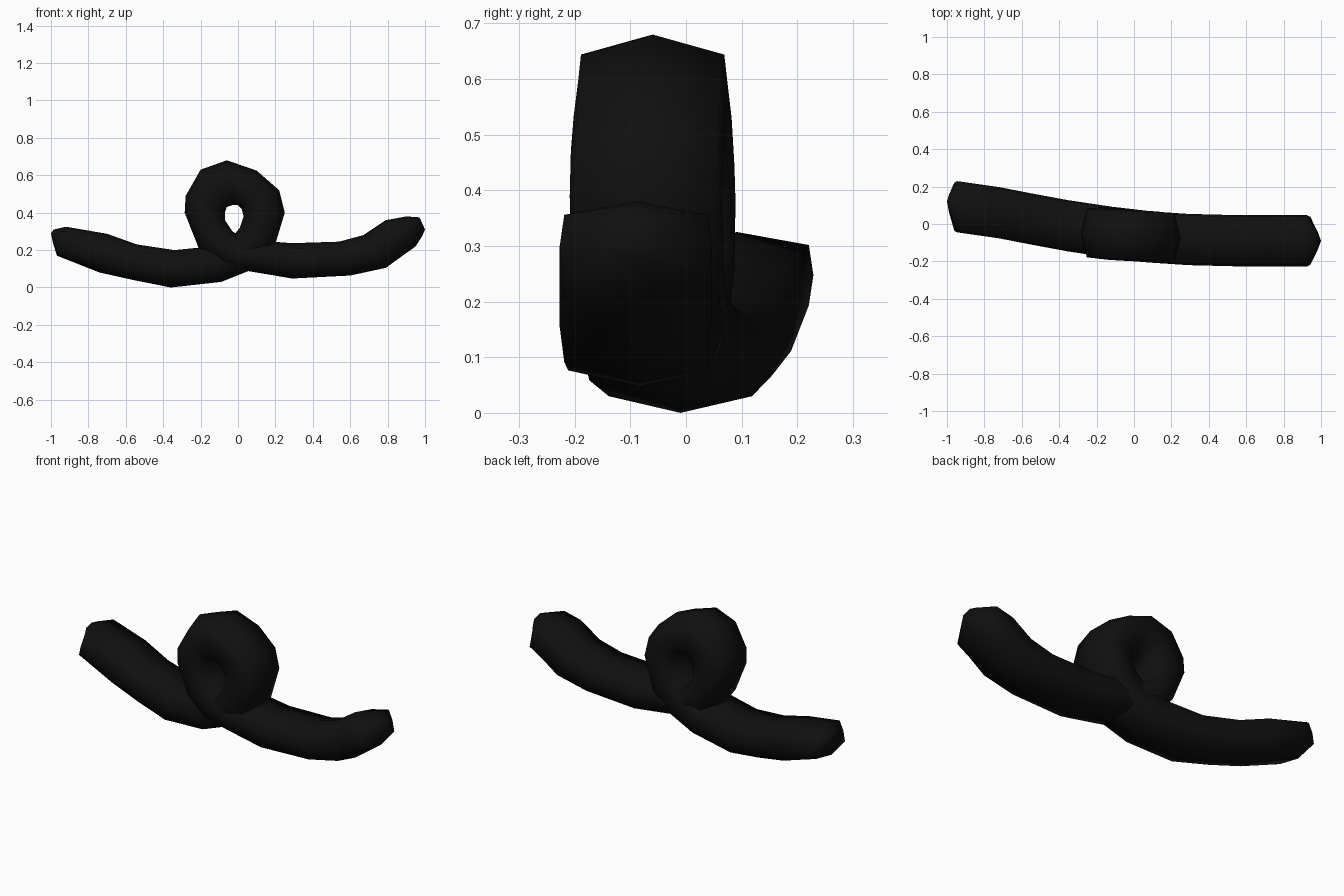
import bpy, bmesh

# Path of the looped tube as rings: inner edge x,z / outer edge x,z / centre y
rings = [
    (-.985, .31, -.99, .24, .11), (-.92, .325, -.968, .17, .092),
    (-.70, .287, -.74, .08, .06), (-.54, .23, -.56, .04, .027),
    (-.34, .20, -.36, .0, -.01), (-.14, .22, -.09, .03, -.045),
    (-.03, .27, .06, .09, -.06), (.01, .32, .19, .20, -.07),
    (.03, .38, .25, .40, -.072), (.02, .42, .22, .52, -.07),
    (.0, .44, .10, .625, -.065), (-.03, .44, -.06, .68, -.06),
    (-.06, .43, -.20, .63, -.055), (-.07, .40, -.28, .49, -.05),
    (-.07, .36, -.285, .40, -.048), (-.03, .30, -.21, .21, -.05),
    (.03, .265, -.08, .11, -.06), (.12, .25, .07, .085, -.07),
    (.29, .237, .29, .048, -.083), (.54, .245, .60, .064, -.09),
    (.67, .28, .79, .105, -.09), (.79, .36, .88, .17, -.09),
    (.90, .38, .95, .22, -.09), (.97, .375, .985, .275, -.09),
]
# Boxy eight-sided cross-section: (side, height), each from -1 to 1
section = [(0, 1), (.94, .7), (1, 0), (.94, -.7), (0, -1), (-.94, -.7), (-1, 0), (-.94, .7)]

bm = bmesh.new()
loops = []
for i, (xi, zi, xo, zo, y) in enumerate(rings):
    half = .05 if i in (0, len(rings) - 1) else .137
    cx, cz, hx, hz = (xi + xo) / 2, (zi + zo) / 2, (xi - xo) / 2, (zi - zo) / 2
    loops.append([bm.verts.new((cx + hx * h, y + half * s, cz + hz * h)) for s, h in section])

for a, b in zip(loops, loops[1:]):
    for k in range(8):
        bm.faces.new((a[k], a[(k + 1) % 8], b[(k + 1) % 8], b[k]))

# Pointed end caps
for loop, tip in ((loops[0], (-1, .12, .29)), (loops[-1], (1, -.09, .31))):
    v = bm.verts.new(tip)
    for k in range(8):
        bm.faces.new((loop[k], loop[(k + 1) % 8], v))

bmesh.ops.recalc_face_normals(bm, faces=bm.faces)
for f in bm.faces:
    f.smooth = True
mesh = bpy.data.meshes.new("looped_tube")
bm.to_mesh(mesh)
bm.free()

black = bpy.data.materials.new("black")
black.diffuse_color = (.005, .005, .005, 1)
mesh.materials.append(black)
bpy.context.collection.objects.link(bpy.data.objects.new("looped_tube", mesh))
